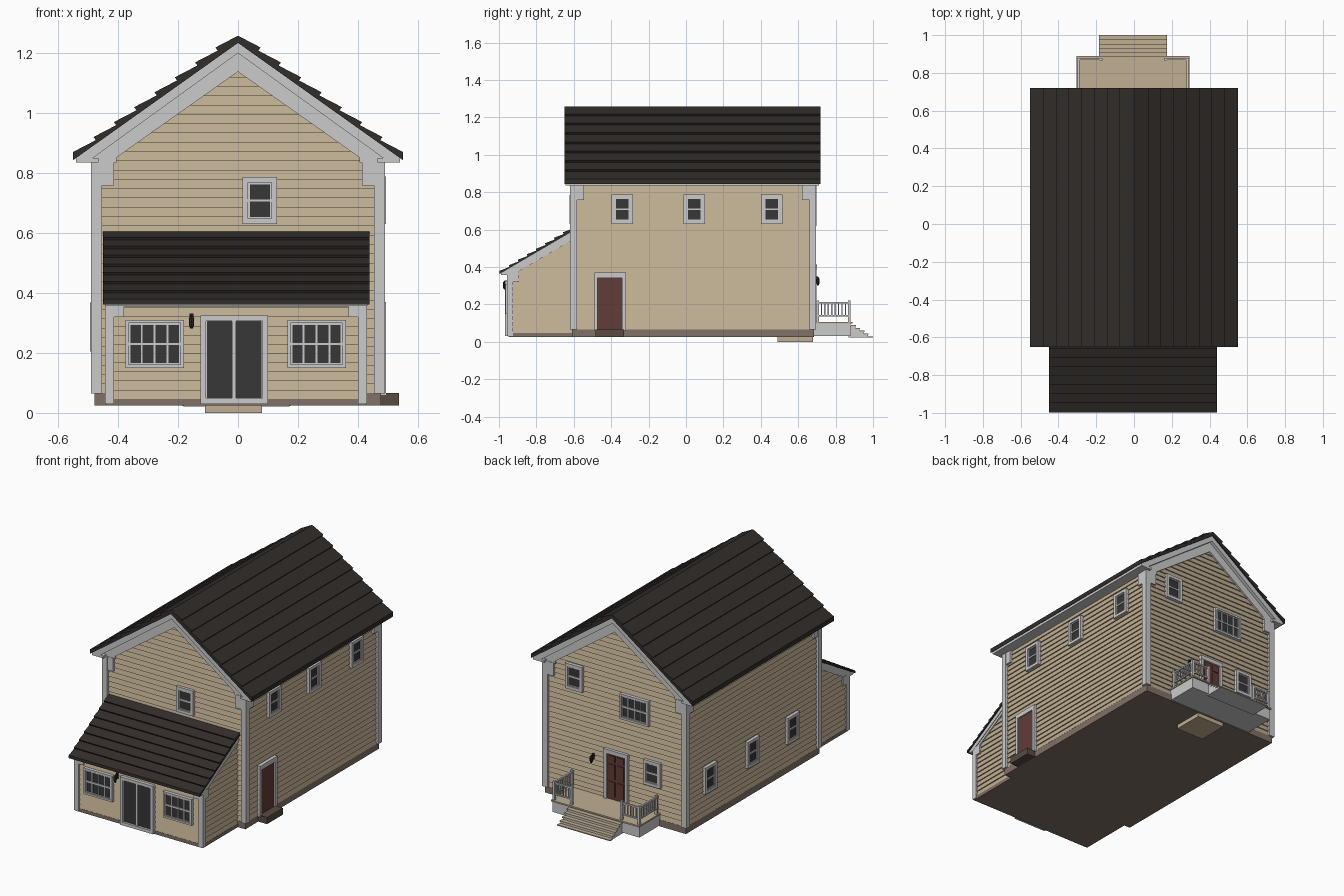
import bpy, bmesh, math
from mathutils import Matrix, Vector

if "Cube" in bpy.data.objects:
    bpy.data.objects.remove(bpy.data.objects["Cube"])


def mat(name, r, g, b):
    m = bpy.data.materials.new(name)
    m.diffuse_color = (r, g, b, 1)
    m.use_nodes = True
    m.node_tree.nodes["Principled BSDF"].inputs["Base Color"].default_value = m.diffuse_color
    return m


SIDING = mat("siding_tan", .53, .43, .29)
ROOF = mat("roof_dark", .032, .026, .023)
STONE = mat("foundation_brown", .22, .165, .135)
STEP = mat("step_brown", .1, .07, .055)
RED = mat("door_red", .12, .045, .038)
GLASS = mat("glass_dark", .038, .038, .038)
BLACK = mat("lamp_black", .02, .02, .02)
C = -.006  # centre line of the front extension


def finish(name, bm, m=None):
    bmesh.ops.recalc_face_normals(bm, faces=bm.faces)
    me = bpy.data.meshes.new(name)
    bm.to_mesh(me)
    bm.free()
    if m:
        me.materials.append(m)
    ob = bpy.data.objects.new(name, me)
    bpy.context.collection.objects.link(ob)
    return ob


def world(u, d, z):
    return (u, d, z)


# Wall mappers: u along the wall, d outward from it, z up
def front(u, d, z): return (u, -.60 - d, z)
def back(u, d, z): return (u, .675 + d, z)
def right(u, d, z): return (.47 + d, u, z)
def left(u, d, z): return (-.47 - d, u, z)
def ext_front(u, d, z): return (u, -.94 - d, z)
def ext_right(u, d, z): return (C + .422 + d, u, z)
def ext_left(u, d, z): return (C - .422 - d, u, z)


def boxes(name, items, m=None, place=world):
    """One object from boxes (u0, u1, d0, d1, z0, z1)."""
    bm = bmesh.new()
    for u0, u1, d0, d1, z0, z1 in items:
        a, b = Vector(place(u0, d0, z0)), Vector(place(u1, d1, z1))
        s = b - a
        M = Matrix.Translation((a + b) / 2) @ Matrix.Diagonal((abs(s.x), abs(s.y), abs(s.z), 1))
        bmesh.ops.create_cube(bm, size=1, matrix=M)
    return finish(name, bm, m)


def prism(name, pts, axis, a, b, m=None):
    """Profile (u, z) extruded along x or y from a to b."""
    bm = bmesh.new()
    ends = [[bm.verts.new((u, t, z) if axis == 'y' else (t, u, z)) for u, z in pts] for t in (a, b)]
    n = len(pts)
    bm.faces.new(ends[0])
    bm.faces.new(ends[1])
    for i in range(n):
        j = (i + 1) % n
        bm.faces.new((ends[0][i], ends[0][j], ends[1][j], ends[1][i]))
    return finish(name, bm, m)


def siding(name, place, z0, z1, lo, hi):
    """Lapped boards: a sawtooth strip."""
    bm, n, prev = bmesh.new(), round((z1 - z0) / .031), None
    for i in range(n):
        for k, d in ((0, .009), (1, .002)):
            z = z0 + (z1 - z0) * (i + k) / n
            row = [bm.verts.new(place(f(z), d, z)) for f in (lo, hi)]
            if prev:
                bm.faces.new((*prev, row[1], row[0]))
            prev = row
    finish(name, bm, SIDING)


def courses(top, bot, n, lift):
    """Shingle course profile from ridge to eave."""
    t, b = Vector(top), Vector(bot)
    s = (b - t).normalized()
    nrm = Vector((-s.y, s.x))
    nrm = nrm if nrm.y > 0 else -nrm
    out = []
    for i in range(n):
        out += [t.lerp(b, i / n), t.lerp(b, (i + 1) / n) + nrm * lift]
    return [tuple(p) for p in out]


def frame(u0, u1, z0, z1, w, d):
    return [(u0, u0 + w, 0, d, z0, z1), (u1 - w, u1, 0, d, z0, z1),
            (u0, u1, 0, d, z0, z0 + w), (u0, u1, 0, d, z1 - w, z1)]


def window(name, place, u, w, z0, z1, cols=1, t=.018):
    u0, u1 = u - w / 2, u + w / 2
    bars = frame(u0, u1, z0, z1, t, .024)
    zm = (z0 + z1) / 2
    bars.append((u0, u1, 0, .019, zm - .005, zm + .005))
    for i in range(1, cols):
        x = u0 + t + (w - 2 * t) * i / cols
        bars.append((x - .003, x + .003, 0, .018, z0, z1))
    bars += frame(u0 + t, u1 - t, z0 + t, z1 - t, .006, .018)
    boxes(name + "_frame", bars, None, place)
    boxes(name + "_glass", [(u0 + .005, u1 - .005, 0, .013, z0 + .005, z1 - .005)], GLASS, place)


def corner(name, xo, yo, w, z0, z1, cap):
    """Corner board with a wider cap; xo, yo is the outer corner."""
    sx, sy = math.copysign(1, xo), math.copysign(1, yo)
    boxes(name, [(xo, xo - sx * w, yo, yo - sy * w, z0, z1),
                 (xo, xo - sx * w * 2.1, yo - sy * .001, yo - sy * .025, z1 - cap, z1),
                 (xo - sx * .001, xo - sx * .025, yo, yo - sy * w * 2.1, z1 - cap, z1)])


def lamp(name, place, u, z):
    bm = bmesh.new()
    for dz, r1, r2, h in ((0, .004, .009, .012), (.016, .009, .009, .022), (.033, .011, .002, .012)):
        bmesh.ops.create_cone(bm, cap_ends=True, segments=8, radius1=r1, radius2=r2, depth=h,
                              matrix=Matrix.Translation(place(u, .03, z + dz)))
    finish(name, bm, BLACK)
    boxes(name + "_bracket", [(u - .006, u + .006, 0, .013, z + .01, z + .045),
                              (u - .003, u + .003, 0, .03, z + .034, z + .04)], BLACK, place)


# Foundations and the block beneath
boxes("foundation", [(-.479, .477, -.61, .685, .025, .066), (C - .432, C + .432, -.95, -.6, .025, .046)], STONE)
boxes("under_block", [(-.11, .08, .49, .68, 0, .027)], SIDING)

# Main body
K = .715
prism("main_walls", [(-.47, .06), (.47, .06), (.47, .89), (0, 1.23), (-.47, .89)], 'y', -.60, .675, SIDING)
half = lambda z: min(.47, (1.232 - z) / K)
for nm, pl in (("front", front), ("back", back)):
    siding(nm + "_siding", pl, .065, 1.212, lambda z: -half(z), half)
for nm, pl in (("right", right), ("left", left)):
    siding(nm + "_siding", pl, .065, .84, lambda z: -.60, lambda z: .675)
for x in (-.49, .49):
    for y in (-.62, .695):
        corner("corner_board", x, y, .036, .065, .84, .082)

# Main roof, rake trim and soffits
r = courses((0, 1.258), (.542, .86), 8, .013)
prism("main_roof", r + [(.55, .843), (0, 1.234), (-.55, .843)] + [(-x, z) for x, z in reversed(r[1:])],
      'y', -.65, .72, ROOF)
prism("rake_fascia", [(0, 1.237), (.54, .851), (.54, .835), (.505, .835), (0, 1.2),
                      (-.505, .835), (-.54, .835), (-.54, .851)], 'y', -.643, .712)
for y0, y1 in ((-.616, -.598), (.673, .691)):
    prism("gable_frieze", [(0, 1.22), (.5, .86), (.5, .835), (.405, .835), (.405, .852), (0, 1.138),
                           (-.405, .852), (-.405, .835), (-.5, .835), (-.5, .86)], 'y', y0, y1)
boxes("eave_soffit", [(s * .465, s * .54, -.643, .712, .835, .85) for s in (-1, 1)])

# Front extension
S = .585
under = lambda y: .355 + S * (y + 1)
prism("extension_walls", [(-.94, .04), (-.59, .04), (-.59, under(-.59)), (-.94, under(-.94))], 'x',
      C - .422, C + .422, SIDING)
siding("extension_front_siding", ext_front, .045, .38, lambda z: C - .422, lambda z: C + .422)
for nm, pl, s in (("right", ext_right, 1), ("left", ext_left, -1)):
    siding("extension_%s_siding" % nm, pl, .045, .575,
           lambda z: max(-.94, -1 + (z - .355) / S), lambda z: -.6)
    prism("extension_frieze_" + nm, [(-.956, under(-.956)), (-.6, under(-.6)), (-.6, under(-.6) - .04),
          (-.9, under(-.9) - .04), (-.956, .36)], 'x', C + s * .42, C + s * .434)
    corner("extension_corner", C + s * .437, -.956, .03, .03, .375, .055)
e = courses((-.605, .606), (-.992, .371), 8, .01)
prism("extension_roof", e + [(-.998, .362), (-.605, .592)], 'x', C - .445, C + .445, ROOF)
prism("extension_rake", [(-.605, .594), (-.988, .369), (-.988, .358), (-.955, .358), (-.605, .566)],
      'x', C - .438, C + .438)
boxes("extension_front_frieze", [(C - .43, C + .43, -.953, -.93, .355, .385)])

# Windows
window("extension_window_left", ext_front, -.278, .195, .15, .31, 4, .011)
window("extension_window_right", ext_front, .262, .195, .15, .31, 4, .011)
window("front_upper_window", front, .073, .115, .63, .786)
for i, y in enumerate((-.342, .045, .458)):
    window("right_window_%d" % i, right, y, .115, .63, .788)
    window("left_window_%d" % i, left, y, .115, .205, .368)
window("back_upper_window", back, .275, .115, .71, .865)
window("back_wide_window", back, -.135, .195, .62, .775, 4, .012)
window("back_lower_window", back, -.255, .115, .262, .415)

# Sliding patio door
boxes("patio_door_frame", frame(-.125, .1, .03, .325, .019, .028) + [(-.02, -.006, 0, .024, .04, .31)]
      + frame(-.108, -.01, .042, .31, .006, .022) + frame(-.015, .083, .042, .31, .006, .02), None, ext_front)
boxes("patio_door_glass", [(-.12, .095, 0, .014, .035, .32)], GLASS, ext_front)

# Side door and step
boxes("side_door_trim", [(-.49, -.472, 0, .024, .06, .37), (-.342, -.322, 0, .024, .06, .37),
                         (-.49, -.322, 0, .024, .342, .37)], None, right)
boxes("side_door", [(-.475, -.34, 0, .015, .06, .345)], RED, right)
boxes("side_step", [(.47, .537, -.485, -.332, .025, .066)], STEP)

# Back door with six panels
boxes("back_door_trim", [(-.09, -.071, 0, .024, .1, .41), (.051, .07, 0, .024, .1, .41),
                         (-.092, .072, 0, .026, .385, .41)], None, back)
boxes("back_door", [(-.075, .055, 0, .014, .1, .39)], RED, back)
boxes("back_door_panels", [(x, x + .042, .01, .019, z, z + h) for x in (-.06, -.002)
                           for z, h in ((.125, .09), (.232, .09), (.338, .036))], RED, back)
lamp("front_lamp", ext_front, -.155, .287)
lamp("back_lamp", back, .15, .308)

# Porch deck, stairs and railings
P = -.005
boxes("porch_base", [(P - .295, P + .295, .68, .88, .03, .097)])
boxes("porch_deck", [(P - .3, P + .3, .68, .89, .097, .106)], SIDING)
steps = [(.885 + .023 * i, .908 + .023 * i, .106 - .0155 * (i + 1)) for i in range(5)]
boxes("stair_body", [(P - .176, P + .176, .87, b - .003, .022, z - .005) for a, b, z in steps])
boxes("stair_treads", [(P - .18, P + .18, a - .004, b, z - .006, z) for a, b, z in steps], SIDING)
rails = []
for s in (-1, 1):
    xo, xi = P + s * .288, P + s * .17
    for x, y in ((xo, .872), (xi, .872), (xo, .705)):
        rails.append((x - .007, x + .007, y - .007, y + .007, .1, .22))
    for z0, z1 in ((.136, .143), (.204, .213)):
        rails.append((xo - .005, xo + .005, .69, .872, z0, z1))
        rails.append((xo, xi, .867, .877, z0, z1))
    for i in range(1, 9):
        y = .705 + .167 * i / 9
        rails.append((xo - .003, xo + .003, y - .003, y + .003, .138, .208))
    for i in range(1, 6):
        x = xo + (xi - xo) * i / 6
        rails.append((x - .003, x + .003, .869, .875, .138, .208))
boxes("porch_railing", rails)
